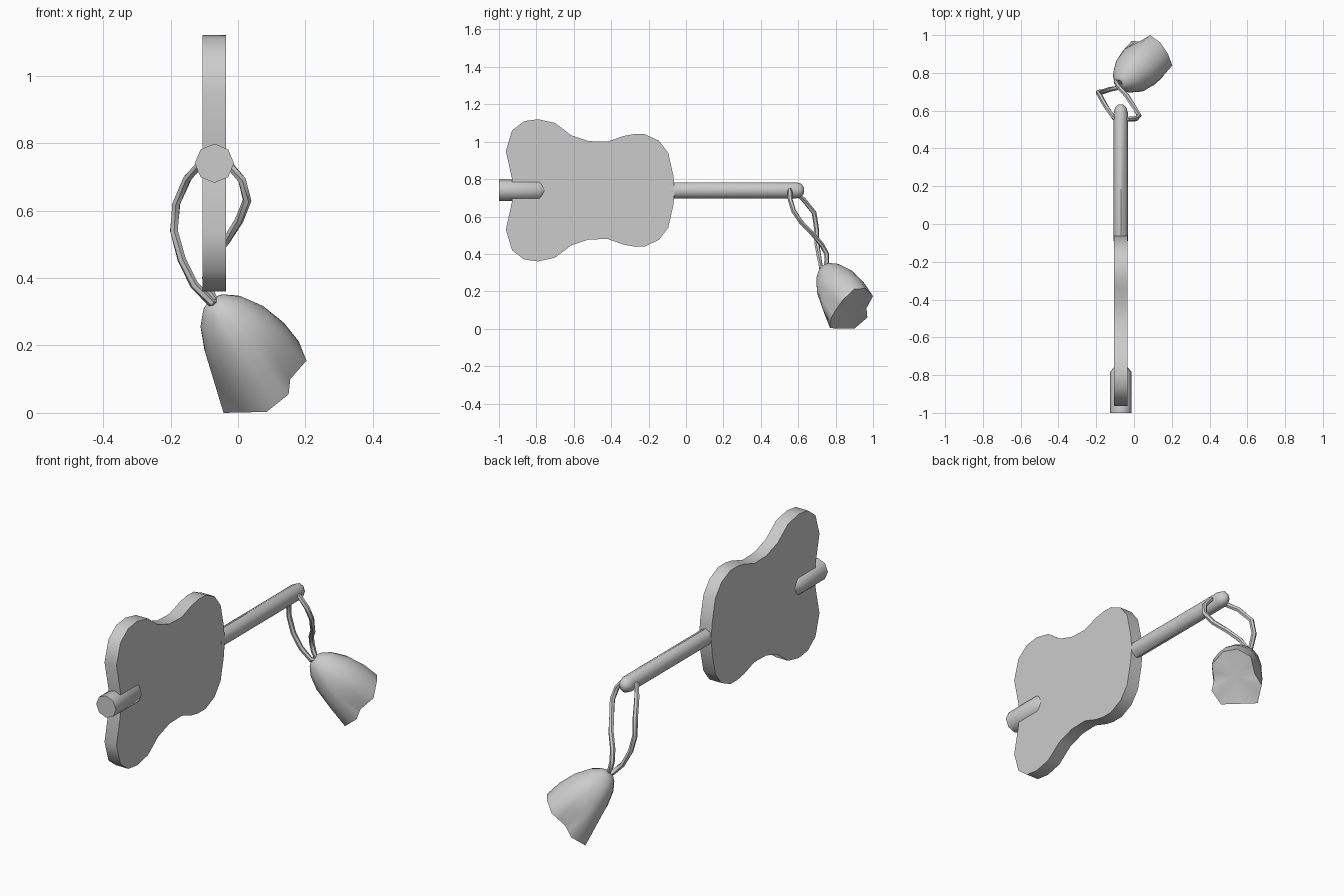
import bpy, bmesh, math
from mathutils import Vector

if "Cube" in bpy.data.objects:
    bpy.data.objects.remove(bpy.data.objects["Cube"], do_unlink=True)

grey = bpy.data.materials.new("plain_grey")
grey.use_nodes = True
grey.diffuse_color = (0.6, 0.6, 0.6, 1)
grey.node_tree.nodes["Principled BSDF"].inputs["Base Color"].default_value = (0.6, 0.6, 0.6, 1)

CX, CZ = -0.07, 0.74  # centre line of the body and neck


def shade(ob, angle=50):
    bpy.ops.object.select_all(action='DESELECT')
    ob.select_set(True)
    bpy.context.view_layer.objects.active = ob
    bpy.ops.object.shade_smooth_by_angle(angle=math.radians(angle))


def loft(name, rings, angle=50):
    """Skin a stack of equal-sized point rings and cap both ends."""
    bm = bmesh.new()
    rows = [[bm.verts.new(p) for p in ring] for ring in rings]
    n = len(rows[0])
    for a, b in zip(rows, rows[1:]):
        for i in range(n):
            j = (i + 1) % n
            bm.faces.new((a[i], a[j], b[j], b[i]))
    bm.faces.new(rows[0])
    bm.faces.new(rows[-1])
    bmesh.ops.recalc_face_normals(bm, faces=bm.faces)
    mesh = bpy.data.meshes.new(name)
    bm.to_mesh(mesh)
    bm.free()
    mesh.materials.append(grey)
    ob = bpy.data.objects.new(name, mesh)
    bpy.context.collection.objects.link(ob)
    shade(ob, angle)
    return ob


def rod(name, profile, sides=8, squash=1.0):
    """Rod along y from (y, radius) pairs."""
    turns = [2 * math.pi * i / sides for i in range(sides)]
    loft(name, [[(CX + squash * r * math.sin(t), y, CZ + r * math.cos(t)) for t in turns]
                for y, r in profile])


# Body: waisted flat slab, upper outline mirrored below
upper = [(-.93, .80), (-.963, .95), (-.93, 1.06), (-.865, 1.11), (-.79, 1.12),
         (-.70, 1.10), (-.615, 1.035), (-.52, 1.003), (-.42, 1.0), (-.335, 1.03),
         (-.28, 1.04), (-.22, 1.04), (-.145, 1.005), (-.095, .94), (-.068, .82)]
outline = upper + [(-.06, CZ)] + [(y, 2 * CZ - z) for y, z in reversed(upper)]
loft("body", [[(CX + s * .035, y, z) for y, z in outline] for s in (-1, 1)])

# Neck and end peg
rod("neck", [(-.09, .043), (.59, .043), (.615, .035), (.632, .015)], 8, .87)
rod("end_peg", [(-1, .058), (-.785, .058), (-.75, .03)])

# Cord: one closed loop through the neck and the bell top
path = [(-.11, .565, .74), (-.15, .625, .695), (-.183, .685, .62), (-.19, .697, .54),
        (-.167, .70, .455), (-.13, .712, .38), (-.08, .722, .328), (-.065, .745, .325),
        (-.085, .752, .36), (-.095, .752, .40), (-.08, .725, .45), (-.035, .675, .51),
        (.003, .615, .57), (.027, .575, .63), (.012, .557, .69), (-.03, .555, .74)]
curve = bpy.data.curves.new("cord", 'CURVE')
curve.dimensions = '3D'
curve.bevel_depth = .013
curve.bevel_resolution = 1
spline = curve.splines.new('POLY')
spline.points.add(len(path) - 1)
for pt, co in zip(spline.points, path):
    pt.co = (*co, 1)
spline.use_cyclic_u = True
curve.materials.append(grey)
cord = bpy.data.objects.new("cord", curve)
bpy.context.collection.objects.link(cord)
bpy.ops.object.select_all(action='DESELECT')
cord.select_set(True)
bpy.context.view_layer.objects.active = cord
bpy.ops.object.convert(target='MESH')
shade(bpy.context.object)

# Bell: round shoulder flaring to a ragged rim
corners = [Vector(p) for p in (
    (.085, .77, .003), (.15, .775, .055), (.155, .80, .10), (.203, .84, .155),
    (.18, .90, .212), (.14, .96, .215), (.085, 1.0, .174), (.03, .965, .11),
    (-.01, .97, .06), (-.043, .90, 0))]
rim = []
for a, b in zip(corners, corners[1:] + corners[:1]):
    rim += [a, (a + b) / 2]
top = Vector((-.075, .74, .33))
mouth = sum(rim, Vector()) / len(rim)
axis = (mouth - top).normalized()


def bell_ring(t, radius, ragged):
    centre = top.lerp(mouth, t)
    ring = []
    for p in rim:
        out = p - mouth
        flat = (out - axis * out.dot(axis)).normalized() * radius
        ring.append(centre + flat.lerp(out, ragged))
    return ring


loft("bell", [bell_ring(*s) for s in (
    (0, .02, 0), (.05, .045, 0), (.17, .078, 0), (.4, .112, 0),
    (.7, .13, .3), (1, .14, 1))])

# Shallow hollow in the mouth of the bell
bell = bpy.data.objects["bell"]
bm = bmesh.new()
bm.from_mesh(bell.data)
cap = max((f for f in bm.faces if len(f.verts) > 4),
          key=lambda f: f.calc_center_median().dot(axis))
hub = bmesh.ops.poke(bm, faces=[cap])["verts"][0]
hub.co = mouth - axis * .015
bm.to_mesh(bell.data)
bm.free()
shade(bell)
